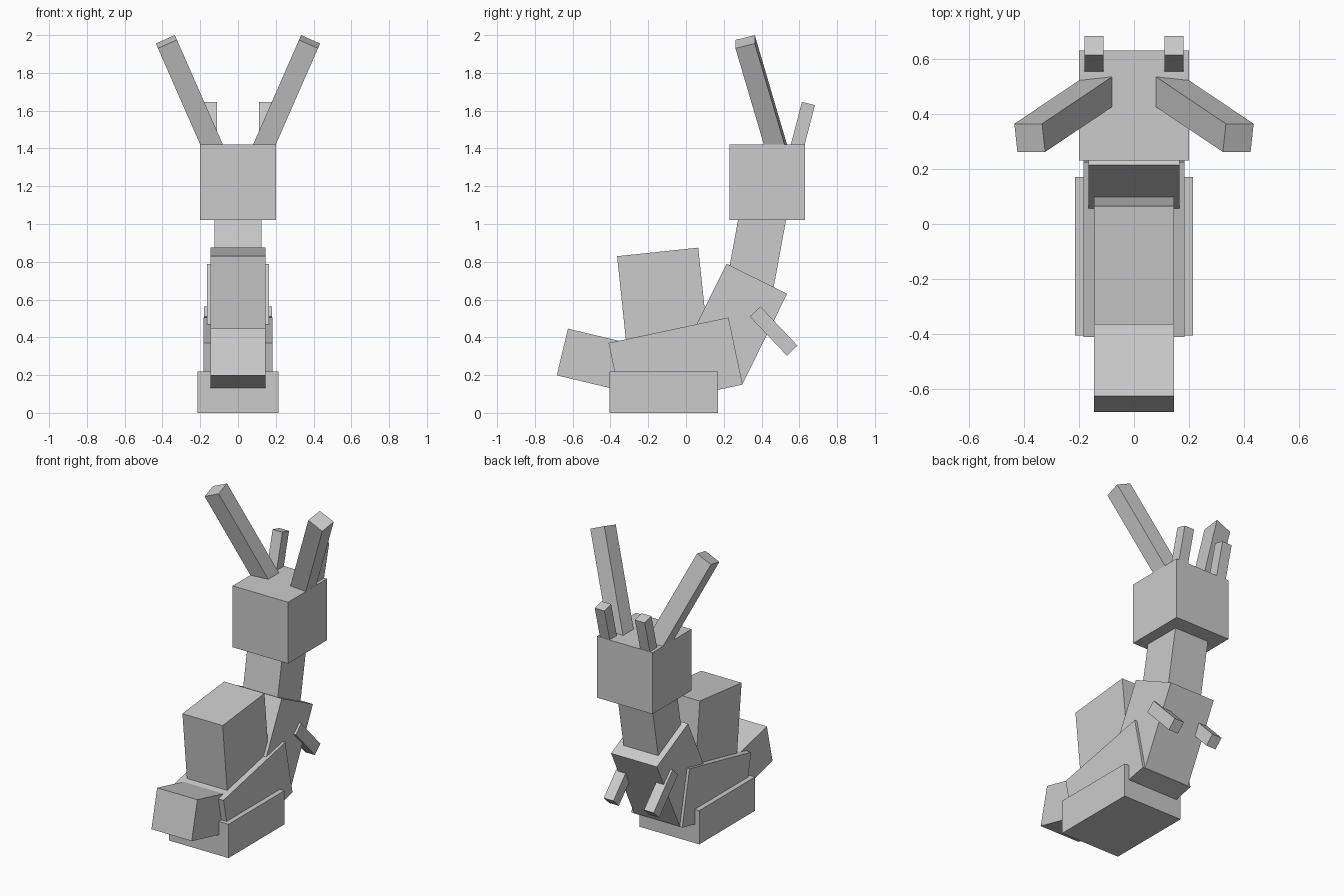
import bpy
from math import radians
from mathutils import Matrix, Vector

if "Cube" in bpy.data.objects:
    bpy.data.objects.remove(bpy.data.objects["Cube"])


def box(name, center, size, rx=0.0, ry=0.0):
    """Box tilted about its own x axis, then about y."""
    bpy.ops.mesh.primitive_cube_add(size=1)
    ob = bpy.context.object
    ob.name = name
    rot = Matrix.Rotation(radians(ry), 4, 'Y') @ Matrix.Rotation(radians(rx), 4, 'X')
    ob.matrix_world = Matrix.Translation(center) @ rot @ Matrix.Diagonal((*size, 1))
    return ob


def post(name, top, size, rx, ry):
    """Tilted box placed by the centre of its top end."""
    rot = Matrix.Rotation(radians(ry), 3, 'Y') @ Matrix.Rotation(radians(rx), 3, 'X')
    axis = rot @ Vector((0, 0, 1))
    return box(name, Vector(top) - axis * size[2] / 2, size, rx, ry)


# Base and lower body
box("foot_base", (0, -0.117, 0.11), (0.43, 0.575, 0.22))
box("haunch", (0, -0.055, 0.26), (0.366, 0.649, 0.363), rx=12)

# Back hump, placed by its top face
post("back_hump", (0, -0.15, 0.852), (0.29, 0.432, 0.48), 6, 0)

# Tail block, reaching into the haunch
box("tail", (0, -0.46, 0.276), (0.29, 0.40, 0.254), rx=-13.4)

# Chest, neck and head
post("chest", (0, 0.375, 0.71), (0.33, 0.358, 0.535), -26.3, 0)
post("neck", (0, 0.417, 1.10), (0.25, 0.25, 0.50), -10.4, 0)
box("head", (0, 0.43, 1.22), (0.4, 0.4, 0.4))

# Paired parts
for side, s in (("left", -1), ("right", 1)):
    post(side + "_long_ear", (s * 0.379, 0.313, 1.965), (0.11, 0.106, 0.66), 15.1, s * 23.7)
    post(side + "_small_horn", (s * 0.145, 0.648, 1.638), (0.07, 0.071, 0.28), -14.5, 0)
    box(side + "_arm", (s * 0.145, 0.464, 0.433), (0.07, 0.285, 0.077), rx=-46.5)
